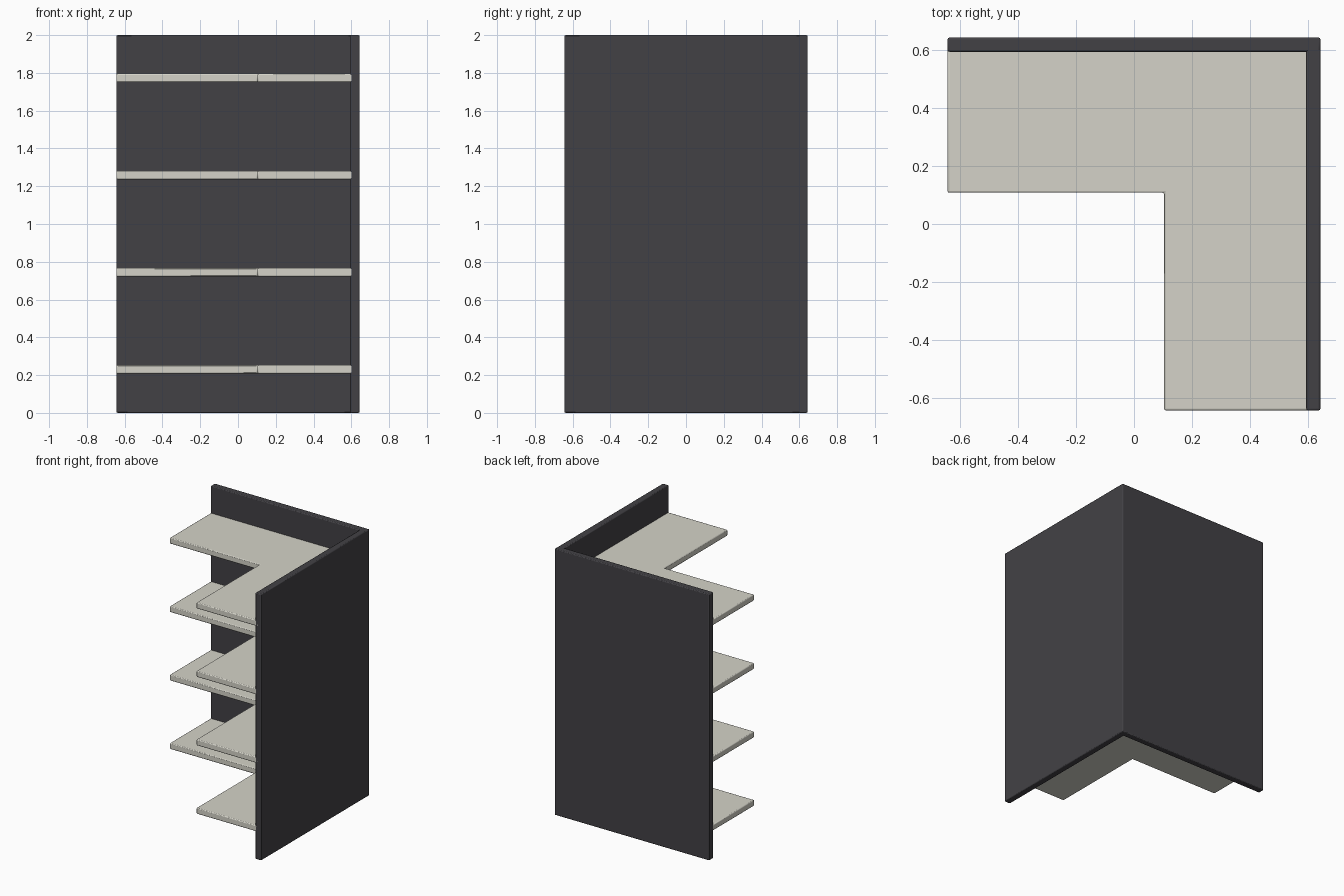
import bpy, bmesh

if "Cube" in bpy.data.objects:
    bpy.data.objects.remove(bpy.data.objects["Cube"])

H = 0.643        # half width of the unit
WALL = 0.049     # wall thickness
SHELF = 0.045    # shelf thickness
BEVEL = 0.006


def material(name, rgb):
    m = bpy.data.materials.new(name)
    m.diffuse_color = (*rgb, 1)
    m.use_nodes = True
    m.node_tree.nodes["Principled BSDF"].inputs["Base Color"].default_value = m.diffuse_color
    return m


charcoal = material("charcoal", (0.055, 0.053, 0.060))
cream = material("warm_grey", (0.66, 0.65, 0.58))


def slab(name, outline, z0, z1, mat):
    """Extrude a plan outline from z0 to z1 and round its edges."""
    bm = bmesh.new()
    face = bm.faces.new([bm.verts.new((x, y, z0)) for x, y in outline])
    ext = bmesh.ops.extrude_face_region(bm, geom=[face])
    top = [v for v in ext["geom"] if isinstance(v, bmesh.types.BMVert)]
    bmesh.ops.translate(bm, verts=top, vec=(0, 0, z1 - z0))
    bmesh.ops.recalc_face_normals(bm, faces=bm.faces)
    mesh = bpy.data.meshes.new(name)
    bm.to_mesh(mesh)
    bm.free()
    mesh.materials.append(mat)
    ob = bpy.data.objects.new(name, mesh)
    bpy.context.collection.objects.link(ob)
    bev = ob.modifiers.new("rounded_edges", "BEVEL")
    bev.width = BEVEL
    bev.segments = 2
    bpy.context.view_layer.objects.active = ob
    ob.select_set(True)
    bpy.ops.object.shade_smooth_by_angle()
    ob.select_set(False)
    return ob


def rect(x0, x1, y0, y1):
    return [(x0, y0), (x1, y0), (x1, y1), (x0, y1)]


# Two full-height walls meeting at the back right corner
slab("back_wall", rect(-H, H, H - WALL, H), 0, 2, charcoal)
slab("right_wall", rect(H - WALL, H, -H, H), 0, 2, charcoal)

# Four L-shaped corner shelves, let into the walls
E = H - 0.001
for i in range(4):
    z = 0.2305 + i * 0.5142
    outline = [(-H, 0.108), (0.104, 0.108), (0.104, -H), (E - 0.02, -H),
               (E - 0.02, E - 0.02), (-H, E - 0.02)]
    slab(f"corner_shelf_{i + 1}", outline, z - SHELF / 2, z + SHELF / 2, cream)
